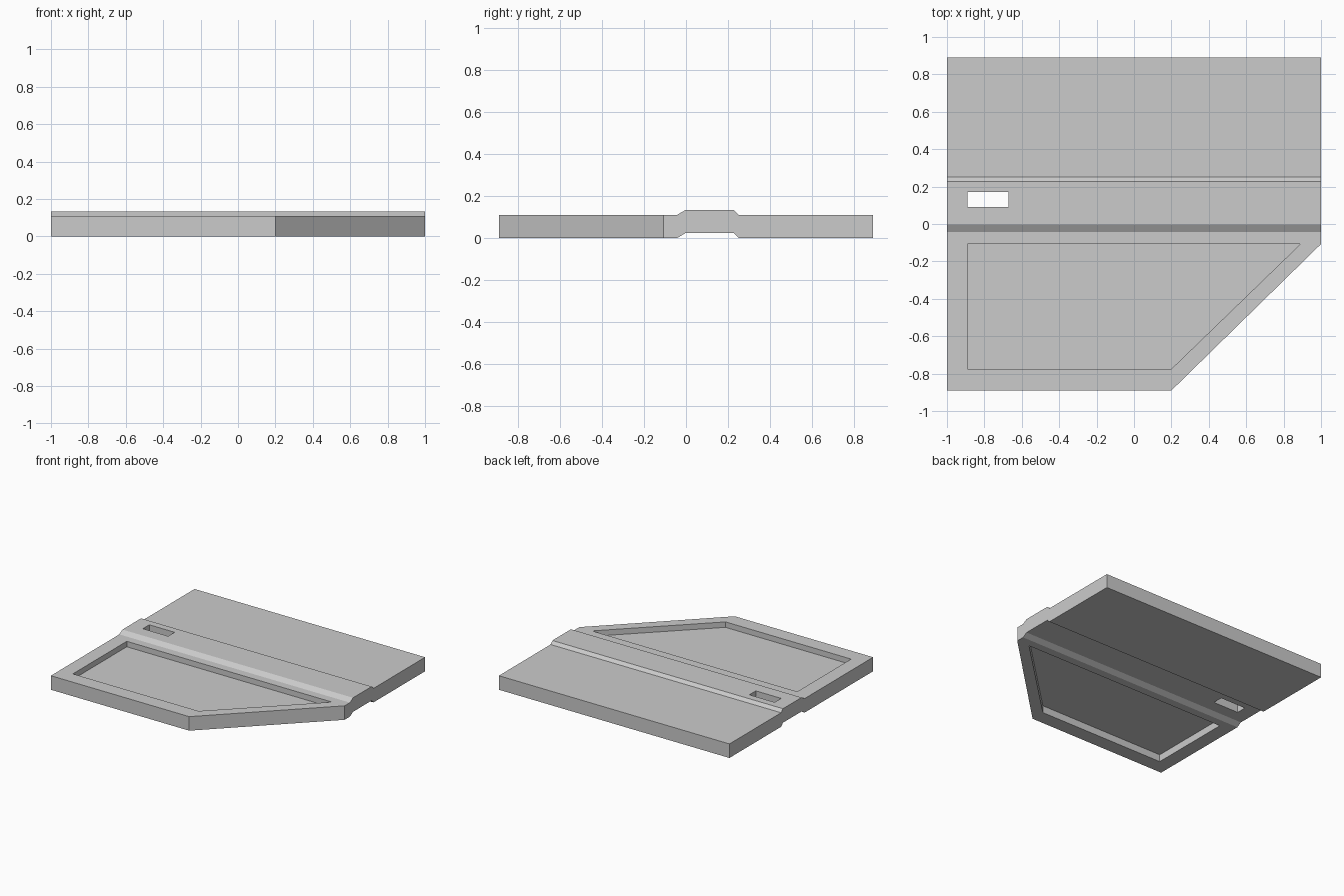
import bpy
import bmesh
from mathutils import Vector

cube = bpy.data.objects.get("Cube")
if cube:
    bpy.data.objects.remove(cube, do_unlink=True)

# Single grey material
grey = bpy.data.materials.new("light_grey")
grey.use_nodes = True
colour = (0.6, 0.6, 0.6, 1)
grey.diffuse_color = colour
grey.node_tree.nodes["Principled BSDF"].inputs["Base Color"].default_value = colour


def prism(name, outline, offset, cut=None):
    """Extrude a closed outline along offset, optionally trimming with a plane."""
    bm = bmesh.new()
    face = bm.faces.new([bm.verts.new(p) for p in outline])
    result = bmesh.ops.extrude_face_region(bm, geom=[face], use_keep_orig=True)
    moved = [v for v in result["geom"] if isinstance(v, bmesh.types.BMVert)]
    bmesh.ops.translate(bm, verts=moved, vec=offset)
    if cut:
        point, normal = cut
        geom = bm.verts[:] + bm.edges[:] + bm.faces[:]
        sliced = bmesh.ops.bisect_plane(bm, geom=geom, plane_co=point,
                                        plane_no=normal, clear_outer=True)
        rim = [e for e in sliced["geom_cut"] if isinstance(e, bmesh.types.BMEdge)]
        bmesh.ops.contextual_create(bm, geom=rim)
    bmesh.ops.recalc_face_normals(bm, faces=bm.faces)
    mesh = bpy.data.meshes.new(name)
    bm.to_mesh(mesh)
    bm.free()
    mesh.materials.append(grey)
    obj = bpy.data.objects.new(name, mesh)
    bpy.context.collection.objects.link(obj)
    return obj


def carve(target, cutter):
    """Subtract the cutter from the target, then discard the cutter."""
    cutter.hide_render = True
    mod = target.modifiers.new("carve", "BOOLEAN")
    mod.operation = "DIFFERENCE"
    mod.solver = "EXACT"
    mod.object = cutter
    bpy.context.view_layer.objects.active = target
    bpy.ops.object.modifier_apply(modifier=mod.name)
    bpy.data.objects.remove(cutter, do_unlink=True)


# Door slab: side profile with a raised belt, swept across the width
thick, step = 0.11, 0.023
belt = [(-0.89, 0), (-0.042, 0), (-0.003, step), (0.227, step), (0.25, 0), (0.89, 0)]
profile = [(-1, y, z) for y, z in belt]
profile += [(-1, y, z + thick) for y, z in reversed(belt)]
corner_a, corner_b = Vector((1, -0.107, 0)), Vector((0.2, -0.89, 0))
edge = corner_a - corner_b
door = prism("door_panel", profile, (2, 0, 0),
             cut=(corner_b, Vector((edge.y, -edge.x, 0))))

# Window recesses on both faces, leaving a thin pane
window = [(-0.89, -0.107), (0.89, -0.107), (0.2, -0.775), (-0.89, -0.775)]
for name, start, height in (("upper_recess", 0.067, 0.2), ("lower_recess", 0.056, -0.2)):
    carve(door, prism(name, [(x, y, start) for x, y in window], (0, 0, height)))

# Handle slot right through the belt
slot = [(-0.89, 0.092), (-0.67, 0.092), (-0.67, 0.172), (-0.89, 0.172)]
carve(door, prism("handle_slot", [(x, y, -0.1) for x, y in slot], (0, 0, 0.4)))
